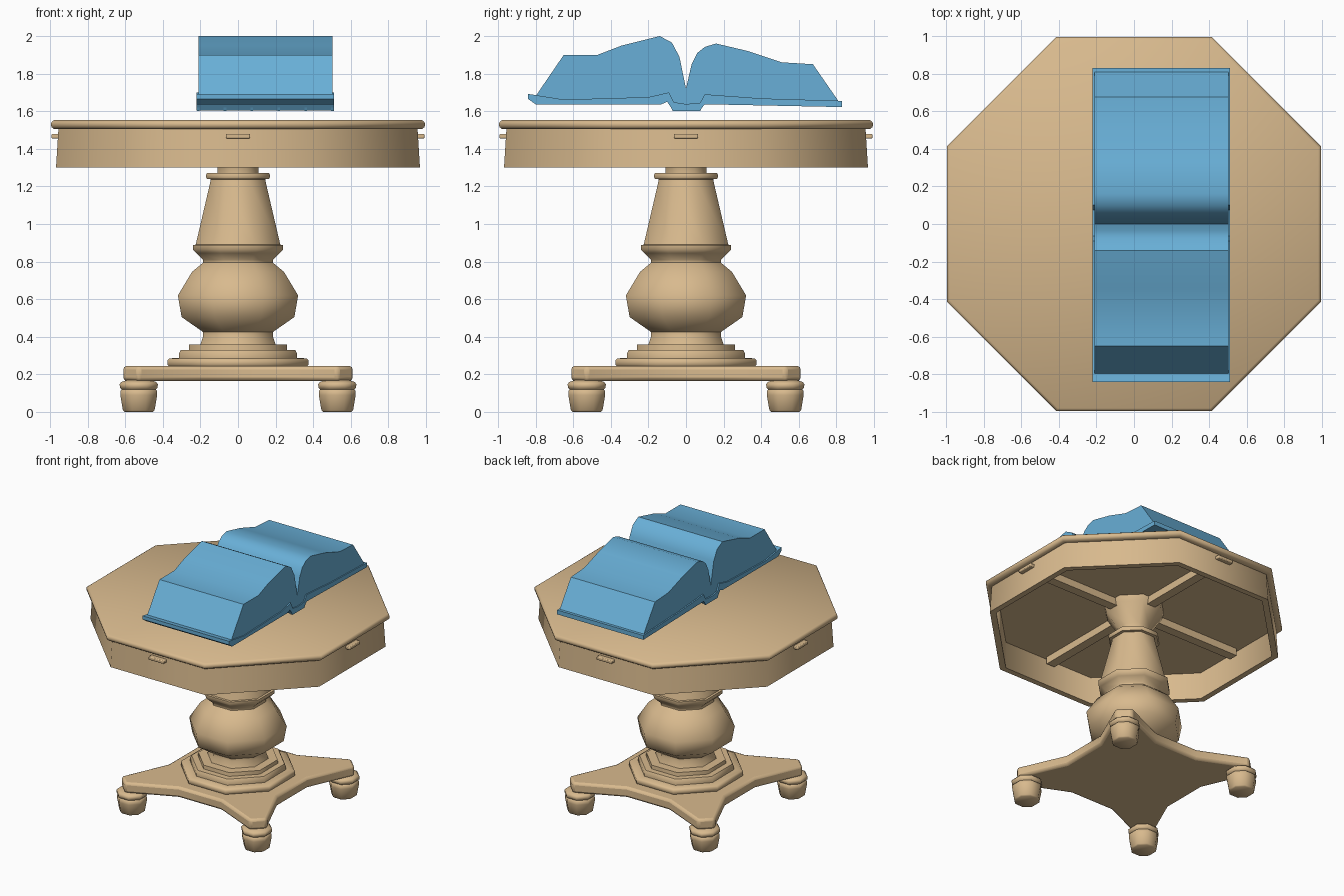
import bpy, bmesh, math
from mathutils import Vector

if "Cube" in bpy.data.objects:
    bpy.data.objects.remove(bpy.data.objects["Cube"])


def material(name, rgb):
    m = bpy.data.materials.new(name)
    m.diffuse_color = (*rgb, 1)
    m.use_nodes = True
    m.node_tree.nodes["Principled BSDF"].inputs["Base Color"].default_value = m.diffuse_color
    return m


WOOD = material("tan wood", (0.69, 0.49, 0.27))
BLUE = material("book blue", (0.14, 0.43, 0.68))


def finish(name, bm, mat, angle=50, bevel=0):
    bmesh.ops.recalc_face_normals(bm, faces=bm.faces)
    mesh = bpy.data.meshes.new(name)
    bm.to_mesh(mesh)
    bm.free()
    ob = bpy.data.objects.new(name, mesh)
    bpy.context.collection.objects.link(ob)
    mesh.materials.append(mat)
    if bevel:
        mod = ob.modifiers.new("soft_edges", 'BEVEL')
        mod.width, mod.segments, mod.limit_method = bevel, 2, 'ANGLE'
        mod.angle_limit = math.radians(50)
    bpy.ops.object.select_all(action='DESELECT')
    ob.select_set(True)
    bpy.context.view_layer.objects.active = ob
    bpy.ops.object.shade_smooth_by_angle(angle=math.radians(angle))
    return ob


def octagon_lathe(name, profile, centre=(0, 0), closed=False):
    """Eight-sided turning; radii are measured to the flats."""
    bm = bmesh.new()
    rings = []
    for r, z in profile:
        k = r / math.cos(math.pi / 8)
        angles = [math.pi / 8 + i * math.pi / 4 for i in range(8)]
        rings.append([bm.verts.new((centre[0] + k * math.cos(a),
                                    centre[1] + k * math.sin(a), z)) for a in angles])
    pairs = list(zip(rings, rings[1:]))
    if closed:
        pairs.append((rings[-1], rings[0]))
    else:
        bm.faces.new(rings[0])
        bm.faces.new(rings[-1])
    for a, b in pairs:
        for i in range(8):
            j = (i + 1) % 8
            bm.faces.new((a[i], a[j], b[j], b[i]))
    return finish(name, bm, WOOD)


def prism(name, points, lo, hi, place, mat, angle=40, bevel=0):
    """Extrude a 2D outline; place maps (u, v, t) to a 3D point."""
    bm = bmesh.new()
    a = [bm.verts.new(place(u, v, lo)) for u, v in points]
    b = [bm.verts.new(place(u, v, hi)) for u, v in points]
    bm.faces.new(a)
    bm.faces.new(b)
    for i in range(len(a)):
        j = (i + 1) % len(a)
        bm.faces.new((a[i], a[j], b[j], b[i]))
    return finish(name, bm, mat, angle, bevel)


def along_x(u, v, t):
    return (t, u, v)


def along_z(u, v, t):
    return (u, v, t)


def box(name, lo, hi, turn, bevel=0):
    """Box along +x, then turned by quarter turns about z."""
    c, s = round(math.cos(turn)), round(math.sin(turn))
    outline = [(lo[0], lo[1]), (hi[0], lo[1]), (hi[0], hi[1]), (lo[0], hi[1])]
    return prism(name, outline, lo[2], hi[2],
                 lambda u, v, t: (u * c - v * s, u * s + v * c, t), WOOD, 40, bevel)


# Octagonal top and hollow apron
octagon_lathe("table_top", [(0.95, 1.505), (0.978, 1.505), (0.992, 1.515), (0.996, 1.53),
                            (0.992, 1.543), (0.98, 1.552)])
octagon_lathe("apron", [(0.955, 1.508), (0.968, 1.30), (0.925, 1.30), (0.925, 1.508)],
              closed=True)

# Handles and under-top beams on the four square sides
for i in range(4):
    turn = i * math.pi / 2
    box(f"handle_{i + 1}", (0.94, -0.065, 1.455), (0.992, 0.065, 1.48), turn, 0.006)
    box(f"support_beam_{i + 1}", (0.1, -0.035, 1.45), (0.9, 0.035, 1.508), turn)

# Turned column
octagon_lathe("column", [
    (0.20, 1.507), (0.19, 1.46), (0.11, 1.33), (0.11, 1.272), (0.165, 1.272),
    (0.172, 1.255), (0.165, 1.24), (0.145, 1.238), (0.148, 1.22), (0.225, 0.89),
    (0.24, 0.888), (0.24, 0.865), (0.222, 0.845), (0.185, 0.81), (0.185, 0.795),
    (0.245, 0.745), (0.32, 0.62), (0.30, 0.505), (0.185, 0.425), (0.185, 0.405), (0.20, 0.36)])

# Stepped column foot
octagon_lathe("column_base", [
    (0.26, 0.358), (0.262, 0.33), (0.305, 0.33), (0.315, 0.31), (0.315, 0.288),
    (0.365, 0.285), (0.375, 0.275), (0.375, 0.25), (0.365, 0.24)])

# Concave-sided base plate: one corner repeated four times
corner = [(0.46, -0.18), (0.46, 0.18), (0.615, 0.53), (0.53, 0.615)]
outline = []
for i in range(4):
    c, s = [(1, 0), (0, 1), (-1, 0), (0, -1)][i]
    outline += [(x * c - y * s, x * s + y * c) for x, y in corner]
prism("base_plate", outline, 0.165, 0.245, along_z, WOOD, 50, 0.018)

# Bun feet
for i, (sx, sy) in enumerate([(1, 1), (-1, 1), (-1, -1), (1, -1)]):
    octagon_lathe(f"foot_{i + 1}", [
        (0.075, 0.0), (0.084, 0.008), (0.098, 0.09), (0.098, 0.112), (0.09, 0.12),
        (0.1, 0.13), (0.102, 0.148), (0.092, 0.16), (0.06, 0.17)],
        (0.528 * sx, 0.528 * sy))

# Open book: page block, cover and spine ribs
seat = [(0.81, 1.655), (0.4, 1.668), (0.1, 1.69), (0.075, 1.645), (0, 1.638),
        (-0.065, 1.648), (-0.09, 1.70), (-0.2, 1.675), (-0.65, 1.662), (-0.8, 1.68)]
pages = [(-0.65, 1.90), (-0.47, 1.90), (-0.34, 1.95), (-0.14, 2.0), (-0.075, 1.965),
         (-0.035, 1.89), (0, 1.72), (0.03, 1.85), (0.06, 1.91), (0.1, 1.942), (0.16, 1.96),
         (0.33, 1.92), (0.51, 1.86), (0.675, 1.85)]
prism("book_pages", pages + seat, -0.21, 0.502, along_x, BLUE, 35)

under = [(-0.84, 1.665), (-0.8, 1.637), (-0.13, 1.637), (-0.1, 1.65), (-0.07, 1.605),
         (0.075, 1.605), (0.1, 1.637), (0.83, 1.622)]
prism("book_cover", [(0.83, 1.655)] + seat[1:-1] + [(-0.84, 1.692)] + under,
      -0.22, 0.51, along_x, BLUE, 30)

for i in range(6):
    x = -0.212 + i * 0.143
    prism(f"spine_rib_{i + 1}", [(-0.07, 1.6), (0.075, 1.6), (0.085, 1.62), (-0.08, 1.62)],
          x - 0.007, x + 0.007, along_x, BLUE)
